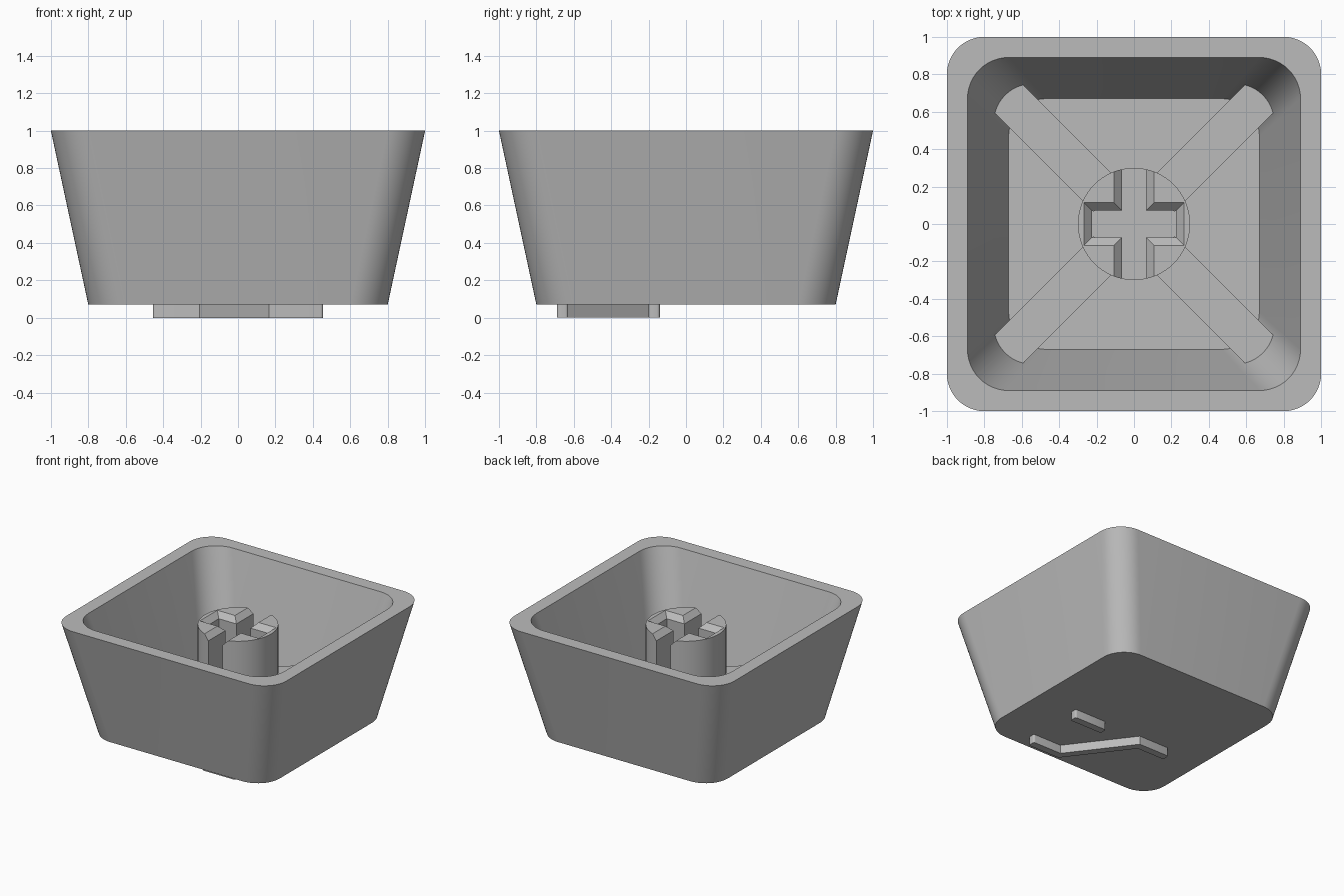
import bpy, bmesh, math
from mathutils import Vector

if "Cube" in bpy.data.objects:
    bpy.data.objects.remove(bpy.data.objects["Cube"], do_unlink=True)

grey = bpy.data.materials.new("light_grey_plastic")
grey.use_nodes = True
GREY = (0.5, 0.5, 0.5, 1)
grey.diffuse_color = GREY
grey.node_tree.nodes["Principled BSDF"].inputs["Base Color"].default_value = GREY


def loft(name, loops):
    """Skin a stack of equal-length outlines and cap both ends."""
    bm = bmesh.new()
    rings = [[bm.verts.new(p) for p in loop] for loop in loops]
    n = len(rings[0])
    for a, b in zip(rings, rings[1:]):
        for i in range(n):
            j = (i + 1) % n
            bm.faces.new((a[i], a[j], b[j], b[i]))
    bm.faces.new(rings[0])
    bm.faces.new(rings[-1])
    bmesh.ops.recalc_face_normals(bm, faces=bm.faces)
    mesh = bpy.data.meshes.new(name)
    bm.to_mesh(mesh)
    bm.free()
    obj = bpy.data.objects.new(name, mesh)
    bpy.context.collection.objects.link(obj)
    mesh.materials.append(grey)
    return obj


def activate(obj):
    bpy.ops.object.select_all(action='DESELECT')
    obj.select_set(True)
    bpy.context.view_layer.objects.active = obj


def smooth(obj):
    activate(obj)
    bpy.ops.object.shade_smooth_by_angle(angle=math.radians(25))


def rounded_square(half, radius, z, steps=12):
    pts = []
    for quarter in range(4):
        mid = math.pi / 4 + quarter * math.pi / 2
        cx = math.copysign(half - radius, math.cos(mid))
        cy = math.copysign(half - radius, math.sin(mid))
        for s in range(steps + 1):
            a = (quarter + s / steps) * math.pi / 2
            pts.append((cx + radius * math.cos(a), cy + radius * math.sin(a), z))
    return pts


def at_height(outline, z):
    return [(x, y, z) for x, y in outline]


BASE, FLOOR, RIB_TOP, STEM_TOP, RIM = 0.07, 0.17, 0.47, 0.893, 1.0

# Tapered hollow shell: outside, rim, then inside down to the floor
shell = loft("shell", [
    rounded_square(0.80, 0.20, BASE),
    rounded_square(1.00, 0.20, RIM),
    rounded_square(0.89, 0.22, RIM),
    rounded_square(0.67, 0.20, FLOOR),
])
smooth(shell)

# Diagonal stiffening ribs running from the stem into the corners
for k, label in enumerate(("back_left", "back_right", "front_right", "front_left")):
    a = math.pi / 4 + k * math.pi / 2
    along = Vector((math.cos(a), math.sin(a)))
    side = Vector((-along.y, along.x)) * 0.106
    start, end = along * 0.2, along * 1.04
    outline = [start - side, end - side, end + side, start + side]
    loft(label + "_rib", [at_height(outline, z) for z in (FLOOR - 0.02, RIB_TOP)])

# Round stem with a chamfered cross socket, open at front and back
circle = [(0.3 * math.cos(t * math.tau / 64), 0.3 * math.sin(t * math.tau / 64))
          for t in range(64)]
stem = loft("stem", [at_height(circle, z) for z in (FLOOR - 0.02, STEM_TOP)])


def cross(z, grow):
    lx, wy = 0.225 + grow, 0.072 + grow
    wx, ly = 0.065 + grow, 0.4
    corner = [(lx, wy), (wx, wy), (wx, ly)]
    pts = []
    for sx, sy in ((1, 1), (-1, 1), (-1, -1), (1, -1)):
        part = [(sx * x, sy * y, z) for x, y in corner]
        pts += part if sx * sy > 0 else part[::-1]
    return pts


CHAMFER = 0.042
cutter = loft("socket_cutter", [
    cross(RIB_TOP - 0.02, 0),
    cross(STEM_TOP - CHAMFER, 0),
    cross(STEM_TOP + CHAMFER, 2 * CHAMFER),
])
cutter.hide_render = True
cut = stem.modifiers.new("socket", 'BOOLEAN')
cut.operation = 'DIFFERENCE'
cut.solver = 'EXACT'
cut.object = cutter
activate(stem)
bpy.ops.object.modifier_apply(modifier=cut.name)
bpy.data.objects.remove(cutter, do_unlink=True)
smooth(stem)


# Raised bars under the base, with softened ends
def raised_bar(name, path, half=0.03):
    path = [Vector(p) for p in path]
    normals = []
    for a, b in zip(path, path[1:]):
        d = (b - a).normalized()
        normals.append(Vector((-d.y, d.x)))
    left, right = [], []
    for i, p in enumerate(path):
        before, after = normals[max(i - 1, 0)], normals[min(i, len(normals) - 1)]
        mitre = (before + after).normalized()
        offset = mitre * (half / mitre.dot(after))
        left.append(p + offset)
        right.append(p - offset)
    # Round the four end corners of the outline
    ends = (left[0], left[-1], right[0], right[-1])
    raw, outline, soft = left + right[::-1], [], 0.015
    for i, p in enumerate(raw):
        if p not in ends:
            outline.append(p)
            continue
        u = (raw[i - 1] - p).normalized() * soft
        v = (raw[(i + 1) % len(raw)] - p).normalized() * soft
        for s in range(5):
            t = s / 4 * math.pi / 2
            outline.append(p + u * (1 - math.sin(t)) + v * (1 - math.cos(t)))
    smooth(loft(name, [at_height(outline, z) for z in (0, BASE + 0.02)]))


raised_bar("bent_bar", [(-0.455, -0.17), (-0.19, -0.17), (0.18, -0.66), (0.455, -0.66)])
raised_bar("short_bar", [(0.16, -0.17), (0.455, -0.17)])
